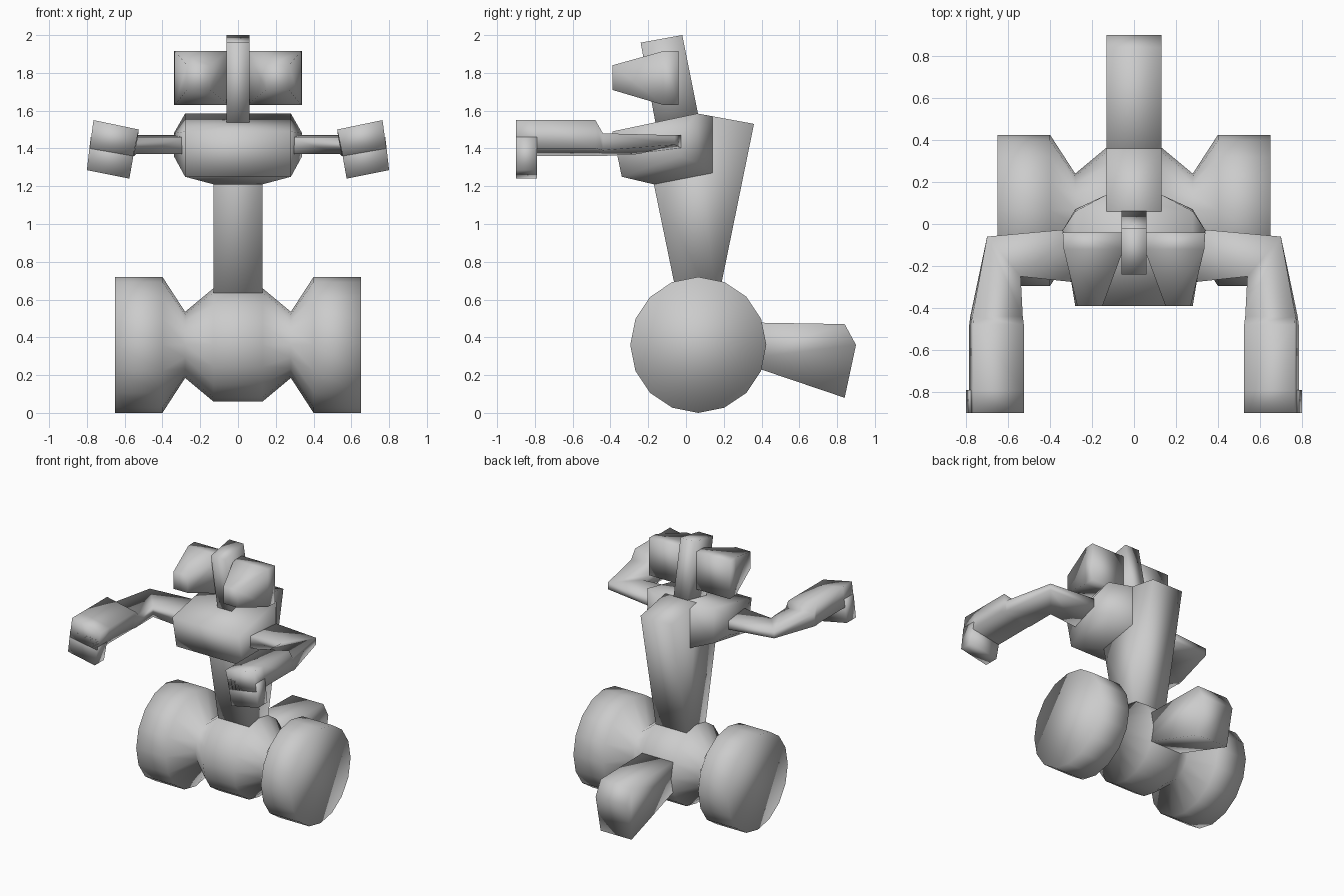
import bpy
import bmesh
from math import cos, sin, pi

cube = bpy.data.objects.get("Cube")
if cube:
    bpy.data.objects.remove(cube, do_unlink=True)

grey = bpy.data.materials.new("plain grey")
grey.diffuse_color = (0.6, 0.6, 0.6, 1)
grey.use_nodes = True
grey.node_tree.nodes["Principled BSDF"].inputs["Base Color"].default_value = (0.6, 0.6, 0.6, 1)


def finish(name, bm, mirror=False):
    """Turn a bmesh into a smooth grey object, optionally mirrored in x."""
    bmesh.ops.recalc_face_normals(bm, faces=bm.faces[:])
    for f in bm.faces:
        f.smooth = True
    mesh = bpy.data.meshes.new(name)
    bm.to_mesh(mesh)
    bm.free()
    mesh.materials.append(grey)
    ob = bpy.data.objects.new(name, mesh)
    bpy.context.collection.objects.link(ob)
    if mirror:
        ob.modifiers.new("mirror", "MIRROR").use_mirror_merge = False
    return ob


def loft(name, sections, mirror=False):
    """Bridge matching rings of points and cap both ends."""
    bm = bmesh.new()
    rings = [[bm.verts.new(p) for p in s] for s in sections]
    n = len(rings[0])
    for a, b in zip(rings, rings[1:]):
        for i in range(n):
            j = (i + 1) % n
            bm.faces.new((a[i], a[j], b[j], b[i]))
    bm.faces.new(rings[0])
    bm.faces.new(rings[-1])
    return finish(name, bm, mirror)


def slab(name, profile, half_width):
    """Extrude a side profile (y, z) across the body."""
    return loft(name, [[(x, y, z) for y, z in profile] for x in (-half_width, half_width)])


def box_ring(y, x0, x1, z0, z1):
    return [(x0, y, z0), (x1, y, z0), (x1, y, z1), (x0, y, z1)]


# Wheels and axle: one turned shape about the x axis
half = [(0.13, 0.30), (0.28, 0.175), (0.40, 0.36), (0.65, 0.36)]
outline = [(-x, r) for x, r in reversed(half)] + half
loft("wheels_and_axle", [
    [(x, 0.065 + r * cos(i * pi / 8), 0.36 + r * sin(i * pi / 8)) for i in range(16)]
    for x, r in outline])

# Rear support and body column
slab("rear_support", [(0.25, 0.48), (0.84, 0.47), (0.90, 0.36), (0.84, 0.08), (0.25, 0.28)], 0.13)
slab("body_column", [(-0.034, 0.55), (-0.17, 1.21), (-0.10, 1.50), (0.06, 1.585),
                     (0.36, 1.53), (0.16, 0.55)], 0.13)

# Chest: convex shell around its corners
bm = bmesh.new()
for x, y, z in [(0.28, -0.39, 1.49), (0.28, -0.34, 1.25), (0.34, -0.03, 1.48),
                (0.34, -0.03, 1.36), (0.28, 0.06, 1.585), (0.28, 0.07, 1.32),
                (0.13, 0.14, 1.57), (0.13, 0.14, 1.27), (0.13, -0.17, 1.21)]:
    for side in (-1, 1):
        bm.verts.new((side * x, y, z))
bmesh.ops.convex_hull(bm, input=bm.verts[:])
bmesh.ops.dissolve_limit(bm, angle_limit=0.02, verts=bm.verts[:], edges=bm.edges[:])
finish("chest", bm)

# Head crest
slab("head_crest", [(-0.24, 1.96), (-0.02, 2.0), (0.07, 1.55), (-0.155, 1.50)], 0.06)

# Eyes: wide at the back, tapering forward
loft("eyes", [
    box_ring(-0.04, 0.05, 0.34, 1.63, 1.915),
    box_ring(-0.12, 0.05, 0.335, 1.63, 1.915),
    box_ring(-0.39, 0.15, 0.27, 1.71, 1.84)], mirror=True)

# Arms: shoulder, elbow, wrist, then the raised rolled hand
loft("arms", [
    [(0.26, -0.02, 1.47), (0.26, -0.28, 1.46), (0.26, -0.28, 1.37), (0.26, -0.02, 1.40)],
    [(0.70, -0.06, 1.47), (0.54, -0.25, 1.46), (0.54, -0.25, 1.37), (0.70, -0.06, 1.42)],
    [(0.77, -0.44, 1.48), (0.53, -0.44, 1.46), (0.55, -0.44, 1.36), (0.78, -0.44, 1.39)],
    [(0.765, -0.48, 1.55), (0.525, -0.48, 1.50), (0.555, -0.48, 1.36), (0.785, -0.48, 1.40)],
    [(0.765, -0.79, 1.55), (0.525, -0.79, 1.50), (0.555, -0.79, 1.36), (0.785, -0.79, 1.40)],
    [(0.765, -0.90, 1.55), (0.525, -0.90, 1.50), (0.555, -0.90, 1.36), (0.785, -0.90, 1.40)],
], mirror=True)

# Downturned fingertips
loft("fingertips", [
    [(0.54, y, 1.44), (0.78, y, 1.46), (0.80, y, 1.285), (0.575, y, 1.24)]
    for y in (-0.90, -0.79)], mirror=True)
